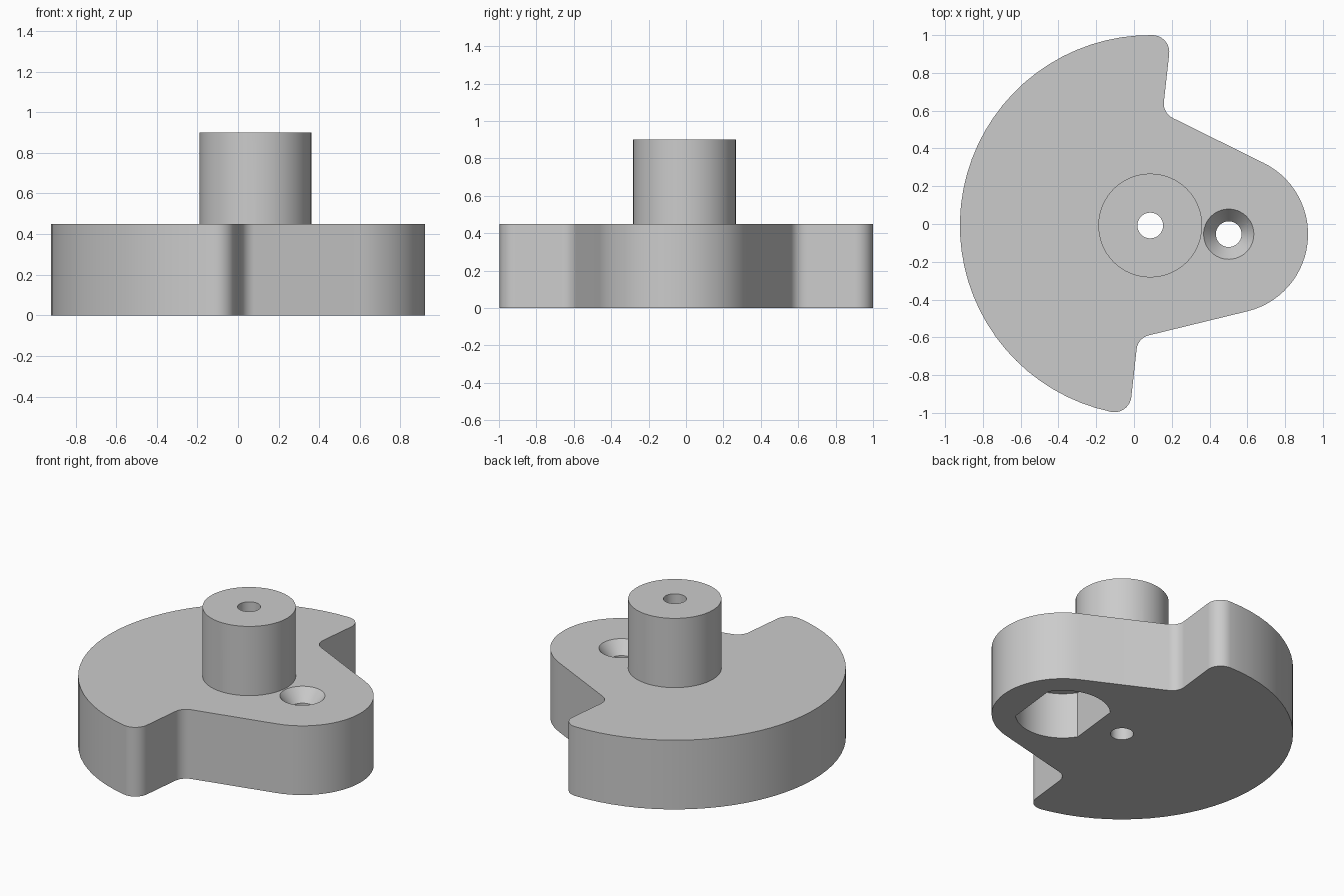
import bpy, bmesh
from math import radians, degrees, sin, cos, sqrt, atan2, acos
from mathutils import Matrix

if "Cube" in bpy.data.objects:
    bpy.data.objects.remove(bpy.data.objects["Cube"])

PLATE_H, BOSS_H = 0.45, 0.9
RIM_R, NOSE_R, NOSE_D = 1.008, 0.42, 0.418
TIP_R, NOTCH_R, SLOPE = 0.09, 0.085, radians(20)
HOLE_R = 0.068
# shaft axis is the local origin, the arm points along local +x
PLACE = Matrix.Translation((0.086, -0.008, 0)) @ Matrix.Rotation(radians(-6.3), 4, 'Z')

grey = bpy.data.materials.new("light_grey")
grey.use_nodes = True
grey.diffuse_color = (0.6, 0.6, 0.6, 1)
grey.node_tree.nodes["Principled BSDF"].inputs["Base Color"].default_value = (0.6, 0.6, 0.6, 1)


def arc(cx, cy, r, a0, a1, n):
    """Points on an arc, angles in degrees."""
    angles = [radians(a0 + (a1 - a0) * i / n) for i in range(n + 1)]
    return [(cx + r * cos(a), cy + r * sin(a)) for a in angles]


def loft(name, rings):
    """Closed solid through rings given as (outline, z)."""
    bm = bmesh.new()
    loops = [[bm.verts.new((x, y, z)) for x, y in pts] for pts, z in rings]
    bm.faces.new(loops[0][::-1])
    bm.faces.new(loops[-1])
    for low, high in zip(loops, loops[1:]):
        for i in range(len(low)):
            j = (i + 1) % len(low)
            bm.faces.new((low[i], low[j], high[j], high[i]))
    bmesh.ops.recalc_face_normals(bm, faces=bm.faces)
    mesh = bpy.data.meshes.new(name)
    bm.to_mesh(mesh)
    bm.free()
    ob = bpy.data.objects.new(name, mesh)
    bpy.context.collection.objects.link(ob)
    ob.matrix_world = PLACE
    mesh.materials.append(grey)
    return ob


def circle(cx, r, n=48):
    return arc(cx, 0, r, 0, 360, n)[:-1]


# outline of one half: nose, notch fillet, rounded tip, counterweight rim
root_y = NOSE_R / cos(SLOPE) + NOSE_D * sin(SLOPE) / cos(SLOPE)
notch_y = root_y + NOTCH_R * (1 - sin(SLOPE)) / cos(SLOPE)
tip_y = sqrt((RIM_R - TIP_R) ** 2 - TIP_R ** 2)
tip_a = degrees(atan2(tip_y, -TIP_R))
half = (arc(NOSE_D, 0, NOSE_R, 0, 70, 14)
        + arc(NOTCH_R, notch_y, NOTCH_R, 250, 180, 8)
        + arc(-TIP_R, tip_y, TIP_R, 0, tip_a, 10)
        + arc(0, 0, RIM_R, tip_a, 180, 18)[1:])
outline = half + [(x, -y) for x, y in half[-2:0:-1]]

body = loft("crank_body", [(outline, 0), (outline, PLATE_H)])
boss = loft("shaft_boss", [(circle(0, 0.275), 0.2), (circle(0, 0.275), BOSS_H)])
shaft_hole = loft("shaft_hole", [(circle(0, HOLE_R), -0.1), (circle(0, HOLE_R), 1)])

# countersunk screw hole in the arm
screw_hole = loft("screw_hole", [(circle(NOSE_D, HOLE_R), 0.1), (circle(NOSE_D, HOLE_R), 0.37),
                                 (circle(NOSE_D, 0.133), PLATE_H), (circle(NOSE_D, 0.133), 0.6)])

# round pocket with two flats under the arm
flat = degrees(acos(0.22 / 0.28))
pocket_shape = (arc(NOSE_D, 0, 0.28, flat, 180 - flat, 14)
                + arc(NOSE_D, 0, 0.28, 180 + flat, 360 - flat, 14))
pocket = loft("pocket", [(pocket_shape, -0.1), (pocket_shape, 0.3)])

# join the boss, then cut the openings
for tool, operation in ((boss, 'UNION'), (shaft_hole, 'DIFFERENCE'),
                        (pocket, 'DIFFERENCE'), (screw_hole, 'DIFFERENCE')):
    mod = body.modifiers.new(tool.name, 'BOOLEAN')
    mod.object, mod.operation, mod.solver = tool, operation, 'EXACT'
    bpy.context.view_layer.objects.active = body
    bpy.ops.object.modifier_apply(modifier=mod.name)
    bpy.data.objects.remove(tool)

bpy.ops.object.select_all(action='DESELECT')
body.select_set(True)
bpy.ops.object.shade_smooth_by_angle(angle=radians(30))
